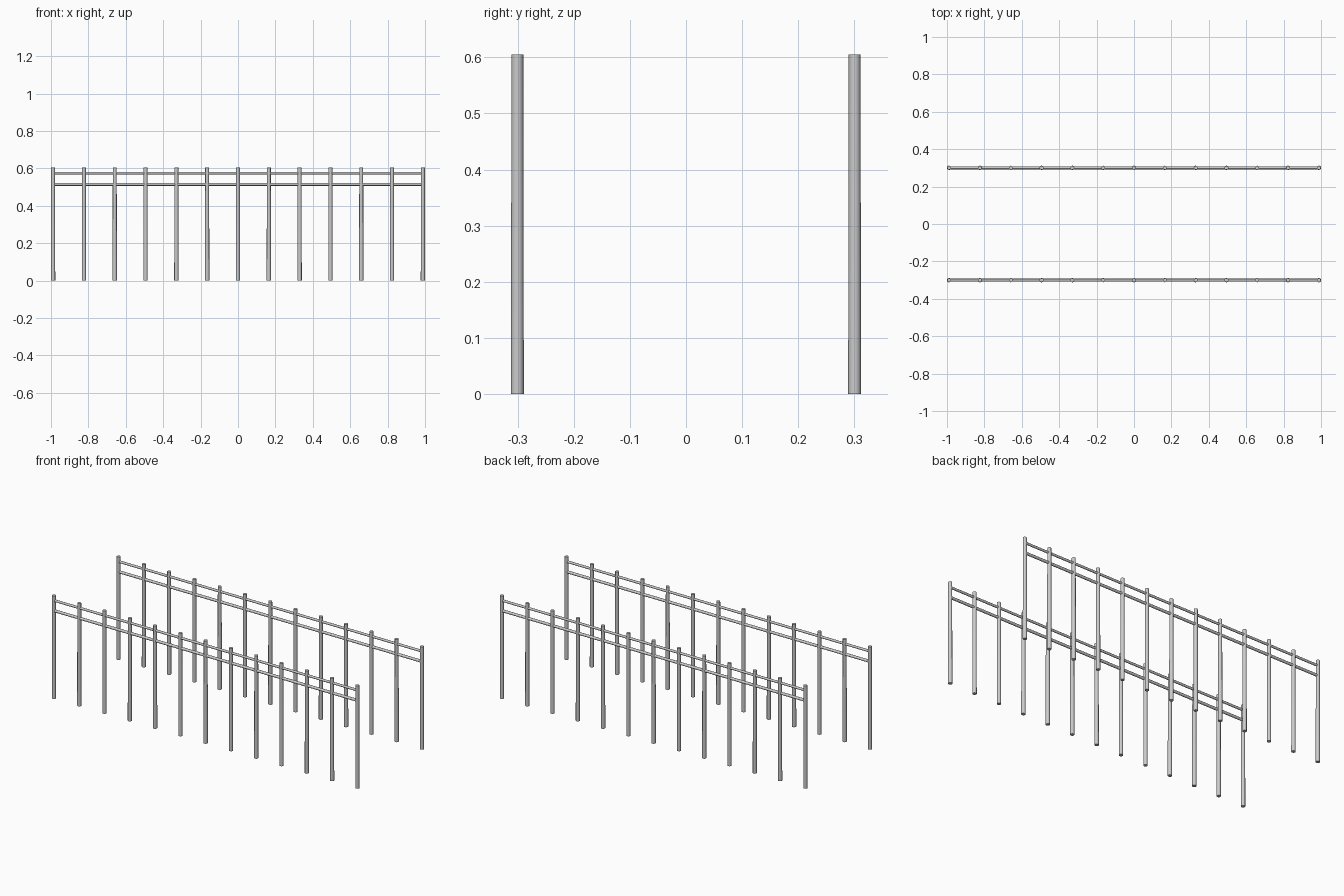
import bpy, math

if "Cube" in bpy.data.objects:
    bpy.data.objects.remove(bpy.data.objects["Cube"])

POSTS, HALF, Y, H = 13, 0.9885, 0.3005, 0.605


def finish(name):
    ob = bpy.context.object
    ob.name = name
    bpy.ops.object.shade_smooth_by_angle(angle=math.radians(40))
    return ob


# Round upright post, slightly narrower at the top
def post(name, x, y):
    bpy.ops.mesh.primitive_cone_add(vertices=12, radius1=0.0115, radius2=0.0105,
                                    depth=H, location=(x, y, H / 2))
    finish(name)


# Round horizontal rail running through the posts
def rail(name, y, z, r):
    bpy.ops.mesh.primitive_cylinder_add(vertices=12, radius=r, depth=2 * HALF,
                                        location=(0, y, z),
                                        rotation=(0, math.pi / 2, 0))
    finish(name)


# Two matching railings
for side, y in (("front", -Y), ("back", Y)):
    for i in range(POSTS):
        post(f"{side}_post_{i + 1}", -HALF + 2 * HALF * i / (POSTS - 1), y)
    rail(f"{side}_upper_rail", y, 0.575, 0.007)
    rail(f"{side}_lower_rail", y, 0.515, 0.008)
